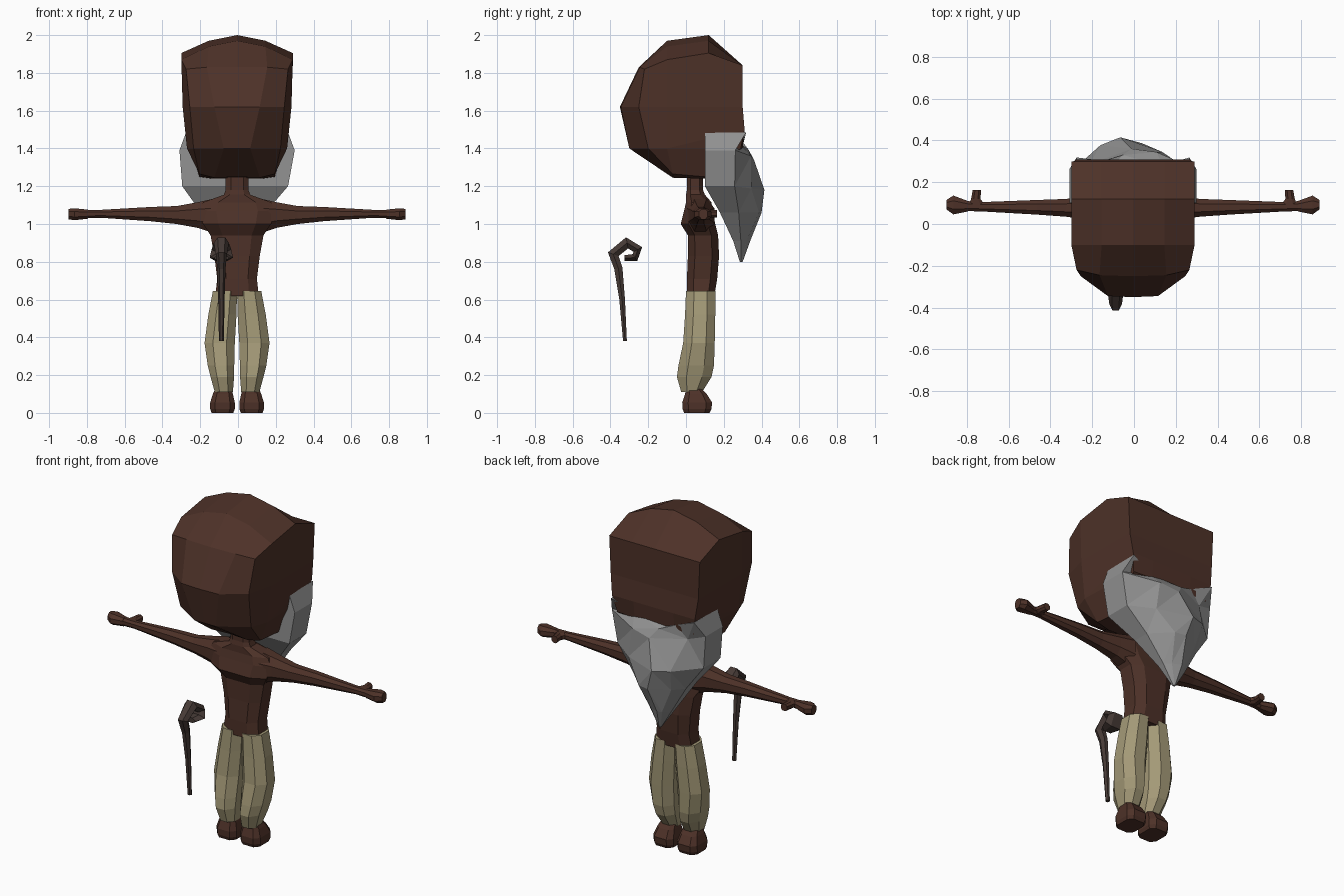
import bpy, bmesh, math
from mathutils import Vector

if "Cube" in bpy.data.objects:
    bpy.data.objects.remove(bpy.data.objects["Cube"])

CX = -0.005  # symmetry plane of the figure


def material(name, rgb):
    m = bpy.data.materials.new(name)
    m.diffuse_color = (*rgb, 1)
    m.use_nodes = True
    m.node_tree.nodes["Principled BSDF"].inputs["Base Color"].default_value = m.diffuse_color
    return m


SKIN = material("dark_brown", (0.075, 0.031, 0.021))
CLOTH = material("khaki", (0.37, 0.32, 0.185))
HAIR = material("grey", (0.29, 0.29, 0.29))
WOOD = material("dark_wood", (0.062, 0.043, 0.037))


def finish(name, bm, mat, mirror=False):
    bmesh.ops.remove_doubles(bm, verts=bm.verts, dist=0.0005)
    bmesh.ops.recalc_face_normals(bm, faces=bm.faces)
    me = bpy.data.meshes.new(name)
    bm.to_mesh(me)
    bm.free()
    me.materials.append(mat)
    ob = bpy.data.objects.new(name, me)
    ob.location.x = CX
    bpy.context.collection.objects.link(ob)
    if mirror:
        ob.modifiers.new("mirror", 'MIRROR').use_mirror_merge = False
    return ob


def loft(name, rings, mat, mirror=False, triangles=False):
    """Skin a list of equal-length closed rings and cap both ends."""
    bm = bmesh.new()
    vs = [[bm.verts.new(p) for p in r] for r in rings]
    n = len(vs[0])
    for a, b in zip(vs, vs[1:]):
        for i in range(n):
            j = (i + 1) % n
            bm.faces.new((a[i], a[j], b[j], b[i]))
    bm.faces.new(vs[0])
    bm.faces.new(vs[-1])
    if triangles:
        bmesh.ops.triangulate(bm, faces=bm.faces)
    return finish(name, bm, mat, mirror)


def bevel_ring(u0, u1, v0, v1, k=0.45):
    """Eight-sided outline inside a rectangle."""
    cu, cv, hu, hv = (u0 + u1) / 2, (v0 + v1) / 2, (u1 - u0) / 2, (v1 - v0) / 2
    return [(cu + a * hu, cv + b * hv) for a, b in
            ((1, k), (k, 1), (-k, 1), (-1, k), (-1, -k), (-k, -1), (k, -1), (1, -k))]


def stack(rows, k=0.45):
    """Rings at heights: z, x0, x1, y0, y1."""
    return [[(x, y, z) for x, y in bevel_ring(x0, x1, y0, y1, k)]
            for z, x0, x1, y0, y1 in rows]


def along_x(rows, k=0.45):
    """Rings along x: x, y0, y1, z0, z1."""
    return [[(x, y, z) for y, z in bevel_ring(y0, y1, z0, z1, k)]
            for x, y0, y1, z0, z1 in rows]


# Head: centre, middle and side columns running around the skull
centre = [(0, .3, 1.84), (0, .12, 2.0), (0, -.1, 1.97), (0, -.25, 1.83), (0, -.35, 1.62),
          (0, -.3, 1.4), (0, -.07, 1.25), (0, .1, 1.24), (0, .3, 1.4), (0, .31, 1.5), (0, .3, 1.62)]
middle = [(.15, .3, 1.84), (.15, .12, 1.97), (.15, -.1, 1.94), (.16, -.245, 1.83), (.12, -.345, 1.62),
          (.07, -.3, 1.4), (.12, -.07, 1.245), (.13, .1, 1.24), (.13, .3, 1.4), (.13, .31, 1.5),
          (.14, .3, 1.62)]
side = [(.295, .3, 1.84), (.295, .12, 1.905), (.295, -.1, 1.87), (.27, -.22, 1.82), (.25, -.25, 1.62),
        (.23, -.2, 1.4), (.2, -.07, 1.265), (.2, .1, 1.25), (.25, .29, 1.4), (.27, .31, 1.5),
        (.285, .3, 1.62)]
bm = bmesh.new()
for s in (1, -1):
    cols = [[bm.verts.new((s * x, y, z)) for x, y, z in c] for c in (centre, middle, side)]
    for a, b in zip(cols, cols[1:]):
        for i in range(11):
            j = (i + 1) % 11
            bm.faces.new((a[i], a[j], b[j], b[i]))
    q = cols[2]
    t = bm.verts.new((s * .288, -.1, 1.62))   # temple
    c = bm.verts.new((s * .265, -.1, 1.4))    # cheek
    for f in ((q[0], q[1], q[2], t, q[10]), (q[2], q[3], q[4], t), (q[4], q[5], c, t),
              (q[10], t, c, q[9]), (q[9], c, q[8]), (q[5], q[6], c), (q[6], q[7], q[8], c)):
        bm.faces.new(f)
finish("head", bm, SKIN)

# Torso with shoulders and neck
loft("torso", stack([(.62, -.115, .115, .005, .15), (.71, -.105, .105, .005, .165),
                     (.83, -.12, .12, .01, .175), (.94, -.14, .14, .01, .17),
                     (1.0, -.18, .18, -.028, .155), (1.07, -.2, .2, -.01, .14),
                     (1.115, -.18, .18, 0, .135), (1.155, -.07, .07, 0, .1),
                     (1.18, -.06, .06, .005, .09), (1.28, -.06, .06, .005, .09)], .55), SKIN)

# Arms, hands and thumbs
loft("arm", along_x([(.12, .0, .15, .95, 1.135), (.21, .02, .135, .98, 1.115),
                     (.32, .035, .12, 1.0, 1.095), (.46, .045, .115, 1.015, 1.09),
                     (.72, .06, .105, 1.033, 1.075), (.8, .062, .11, 1.03, 1.075)]), SKIN, True)
loft("hand", along_x([(.79, .06, .11, 1.028, 1.076), (.86, .046, .136, 1.02, 1.083),
                      (.893, .07, .115, 1.025, 1.08)]), SKIN, True)
loft("thumb", [[(x, y, z) for x, z in bevel_ring(x0, x1, 1.035, 1.075)]
               for y, x0, x1 in ((.08, .7, .79), (.12, .73, .775), (.163, .727, .767))], SKIN, True)

# Trousers: one leg, mirrored
loft("trouser_leg", stack([(.645, 0, .128, .0, .155), (.52, .003, .152, -.005, .155),
                           (.37, .012, .172, -.015, .152), (.25, .015, .155, -.04, .148),
                           (.19, .016, .14, -.048, .135), (.11, .022, .118, -.025, .085)]), CLOTH, True)

# Feet
loft("foot", stack([(.13, .03, .115, .0, .08), (.1, .022, .128, -.005, .11), (.055, .012, .142, -.02, .138),
                    (.02, .012, .142, -.018, .135), (0, .02, .135, -.01, .125)], .6), SKIN, True)

# Beard: wedge hanging from the jaw, narrowing to a tip
# z, half width, back y, front y, depth share of the corners, sag of the middle, x shift
levels = [(1.485, .27, .1, .33, .95, .09, 0), (1.39, .305, .1, .36, .62, .05, 0),
          (1.2, .28, .1, .415, .5, .02, -.01), (1.06, .17, .18, .4, .45, .0, -.02),
          (.91, .075, .25, .34, .45, 0, -.03), (.8, .008, .285, .3, .5, 0, -.03)]
rings = []
for n, (z, w, y0, y1, corner, sag, dx) in enumerate(levels):
    wob = .08 * (-1) ** n
    shape = ((-1, 0, 0), (-1, corner, 0), (-.6 + wob, .8 + wob, .6), (-.1 - wob, 1, 1),
             (.45 + wob, .86 - wob, .6), (1, corner, 0), (1, 0, 0))
    rings.append([(dx + w * a, y0 + (y1 - y0) * b, z - sag * c) for a, b, c in shape])
loft("beard", rings, HAIR, triangles=True)

# Walking stick: y, z, half width across x, half thickness
path = [(-.323, .38, .013, .010), (-.338, .6, .017, .015), (-.358, .765, .022, .022),
        (-.385, .84, .03, .03), (-.312, .9, .04, .03), (-.255, .865, .052, .026),
        (-.27, .822, .062, .022), (-.325, .82, .04, .015)]
rings = []
for i, (y, z, w, t) in enumerate(path):
    a, b = path[max(i - 1, 0)], path[min(i + 1, len(path) - 1)]
    d = Vector((b[0] - a[0], b[1] - a[1])).normalized()
    ny, nz = -d.y, d.x
    rings.append([(-.083 + w * math.cos(k * math.tau / 6),
                   y + ny * t * math.sin(k * math.tau / 6) * 1.15,
                   z + nz * t * math.sin(k * math.tau / 6) * 1.15) for k in range(6)])
loft("walking_stick", rings, WOOD)
